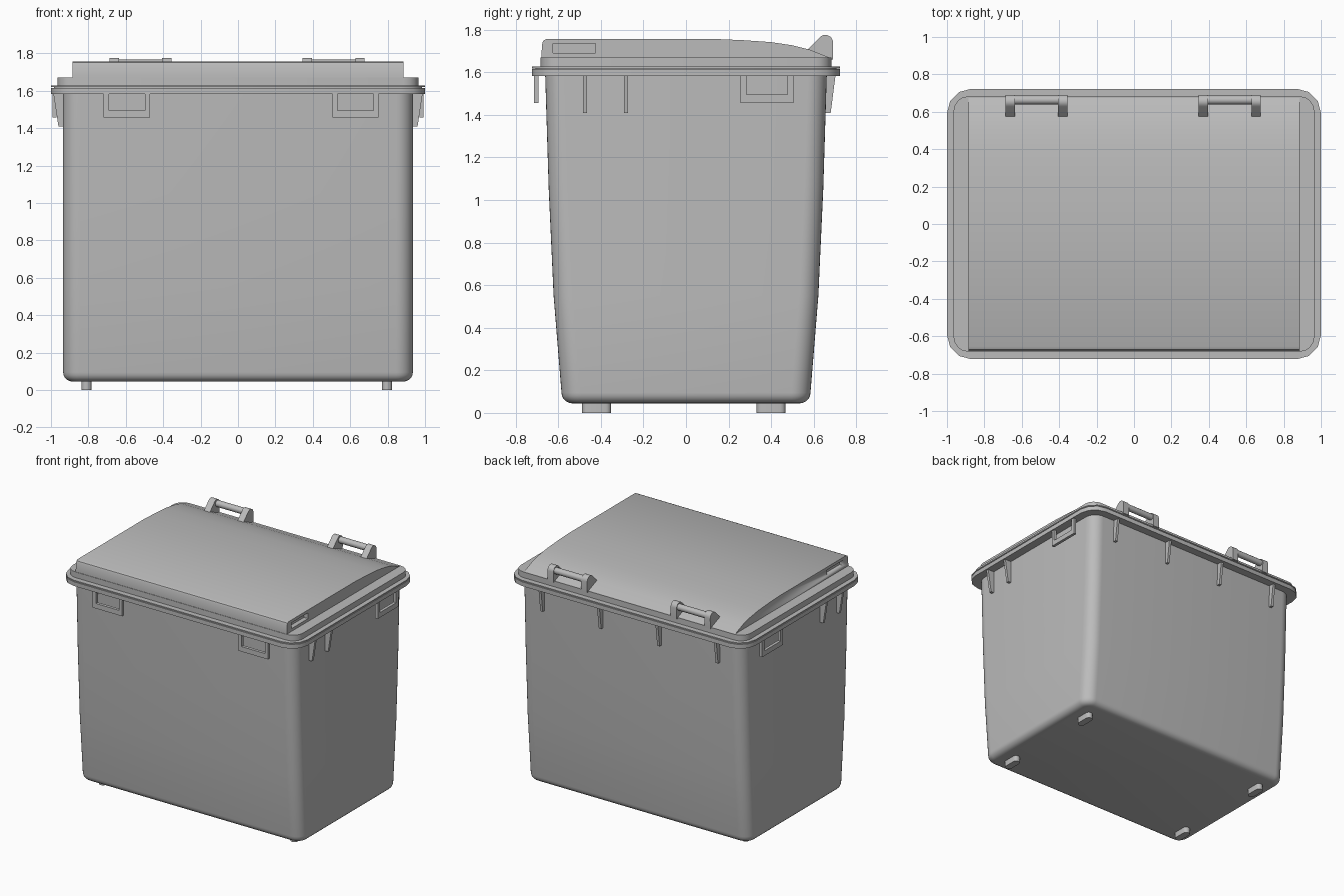
import bpy, bmesh, math
from mathutils import Vector

old = bpy.data.objects.get("Cube")
if old:
    bpy.data.objects.remove(old, do_unlink=True)

grey = bpy.data.materials.new("grey_plastic")
grey.use_nodes = True
COLOR = (0.5, 0.5, 0.5, 1)
grey.diffuse_color = COLOR
grey.node_tree.nodes["Principled BSDF"].inputs["Base Color"].default_value = COLOR


def finish(bm, name, angle=35):
    bmesh.ops.recalc_face_normals(bm, faces=bm.faces)
    mesh = bpy.data.meshes.new(name)
    bm.to_mesh(mesh)
    bm.free()
    mesh.materials.append(grey)
    ob = bpy.data.objects.new(name, mesh)
    bpy.context.collection.objects.link(ob)
    bpy.ops.object.select_all(action='DESELECT')
    ob.select_set(True)
    bpy.context.view_layer.objects.active = ob
    bpy.ops.object.shade_smooth_by_angle(angle=math.radians(angle))
    return ob


def rounded_rect(hx, hy, r, n):
    pts = []
    for k, (sx, sy) in enumerate([(1, 1), (-1, 1), (-1, -1), (1, -1)]):
        for i in range(n + 1):
            a = math.pi / 2 * (k + i / n)
            pts.append((sx * (hx - r) + r * math.cos(a), sy * (hy - r) + r * math.sin(a)))
    return pts


def loft(name, rings, n, center=(0, 0)):
    """Stack of rounded rectangles given as (half x, half y, radius, z)."""
    bm = bmesh.new()
    loops = [[bm.verts.new((x + center[0], y + center[1], z))
              for x, y in rounded_rect(hx, hy, r, n)] for hx, hy, r, z in rings]
    for a, b in zip(loops, loops[1:]):
        for i in range(len(a)):
            j = (i + 1) % len(a)
            bm.faces.new((a[i], a[j], b[j], b[i]))
    bm.faces.new(loops[0])
    bm.faces.new(loops[-1])
    return finish(bm, name)


def extrude(name, outline, place, a, b):
    """Outline (u, v) swept from a to b; place(u, v, w) gives the 3D point."""
    bm = bmesh.new()
    ends = [[bm.verts.new(place(u, v, w)) for u, v in outline] for w in (a, b)]
    bm.faces.new(ends[0])
    bm.faces.new(ends[1])
    for i in range(len(outline)):
        j = (i + 1) % len(outline)
        bm.faces.new((ends[0][i], ends[0][j], ends[1][j], ends[1][i]))
    return finish(bm, name)


def along_x(u, v, w):
    return Vector((w, u, v))


def along_y(u, v, w):
    return Vector((u, w, v))


# Tapered tub with a rounded bottom edge
BASE, EDGE = 0.045, 0.05
rings = []
for i in range(6):
    a = math.pi / 2 * i / 5
    inset = EDGE * (1 - math.sin(a))
    rings.append((0.935 - inset, 0.585 - inset, 0.09 - inset, BASE + EDGE * (1 - math.cos(a))))
rings += [(0.935, 0.622, 0.09, 0.55), (0.935, 0.645, 0.09, 1.05), (0.935, 0.662, 0.09, 1.6)]
loft("tub", rings, 8)

# Rim of the tub, then the lid flange above a narrow seam
loft("tub_rim", [(1.0, 0.723, 0.13, 1.583), (1.0, 0.723, 0.13, 1.615)], 3)
loft("rim_seam", [(0.985, 0.708, 0.115, 1.61), (0.985, 0.708, 0.115, 1.625)], 3)
loft("lid_flange", [(1.0, 0.723, 0.13, 1.619), (1.0, 0.723, 0.13, 1.627)], 3)
loft("lid_lip", [(0.965, 0.683, 0.08, 1.62), (0.965, 0.683, 0.08, 1.67)], 4)

# Lid top: one side profile swept across the width
profile = [(-0.68, 1.64), (-0.68, 1.68), (-0.675, 1.738), (-0.67, 1.75), (-0.655, 1.757),
           (0.13, 1.757), (0.27, 1.751), (0.4, 1.742), (0.5, 1.727), (0.58, 1.707),
           (0.68, 1.667), (0.68, 1.64)]
lid = extrude("lid_top", profile, along_x, -0.885, 0.885)

# Finger slots in both ends of the lid top
for s, side in ((-1, "right"), (1, "left")):
    slot = [(-0.625, 1.691), (-0.425, 1.691), (-0.425, 1.735), (-0.625, 1.735)]
    cutter = extrude("slot_cutter_" + side, slot, along_x, s * 0.85, s * 0.93)
    cutter.hide_render = True
    cutter.hide_set(True)
    mod = lid.modifiers.new("slot_" + side, 'BOOLEAN')
    mod.object = cutter
    mod.solver = 'EXACT'
bpy.context.view_layer.objects.active = lid
lid.select_set(True)
for mod in list(lid.modifiers):
    bpy.ops.object.modifier_apply(modifier=mod.name)
for ob in [o for o in bpy.data.objects if o.name.startswith("slot_cutter")]:
    bpy.data.objects.remove(ob, do_unlink=True)

# Hinge grips: two rounded tabs with a bar between
PIN_Y, PIN_Z, PIN_R = 0.655, 1.74, 0.036
tab = [(0.57, 1.705), (0.57, 1.66), (0.69, 1.66)]
for i in range(9):
    a = math.radians(140 * i / 8)
    tab.append((PIN_Y + PIN_R * math.cos(a), PIN_Z + PIN_R * math.sin(a)))
bar = [(0.663 + 0.024 * math.cos(math.tau * i / 12), 1.742 + 0.024 * math.sin(math.tau * i / 12))
       for i in range(12)]
for cx, side in ((-0.521, "right"), (0.511, "left")):
    for s in (-1, 1):
        x = cx + s * 0.141
        extrude("hinge_tab_" + side, tab, along_x, x - 0.025, x + 0.025)
    extrude("hinge_bar_" + side, bar, along_x, cx - 0.14, cx + 0.14)

# Tapered ribs under the rim: two on each end, four on the back
for s in (-1, 1):
    rib = [(s * 0.92, 1.59), (s * 0.988, 1.59), (s * 0.96, 1.41), (s * 0.92, 1.41)]
    for y in (-0.475, -0.282):
        extrude("end_rib", rib, along_y, y - 0.01, y + 0.01)
rib = [(0.64, 1.59), (0.703, 1.59), (0.68, 1.41), (0.64, 1.41)]
for i in range(4):
    x = (i - 1.5) * 0.49
    extrude("back_rib", rib, along_x, x - 0.01, x + 0.01)


# Open frames hanging from the rim
def frame(name, center, place, a, b):
    o, i = 0.124, 0.097
    outline = [(-o, 1.59), (-o, 1.457), (o, 1.457), (o, 1.59),
               (i, 1.59), (i, 1.495), (-i, 1.495), (-i, 1.59)]
    extrude(name, [(u + center, v) for u, v in outline], place, a, b)


for x in (-0.594, 0.628):
    frame("front_handle_frame", x, along_y, -0.715, -0.692)
for s in (-1, 1):
    frame("end_handle_frame", 0.381, along_x, s * 0.97, s * 0.992)

# Small rounded feet
for x in (-0.81, 0.797):
    for y in (-0.42, 0.4):
        loft("foot", [(0.027, 0.068, 0.026, 0), (0.027, 0.068, 0.026, 0.06)], 4, (x, y))
